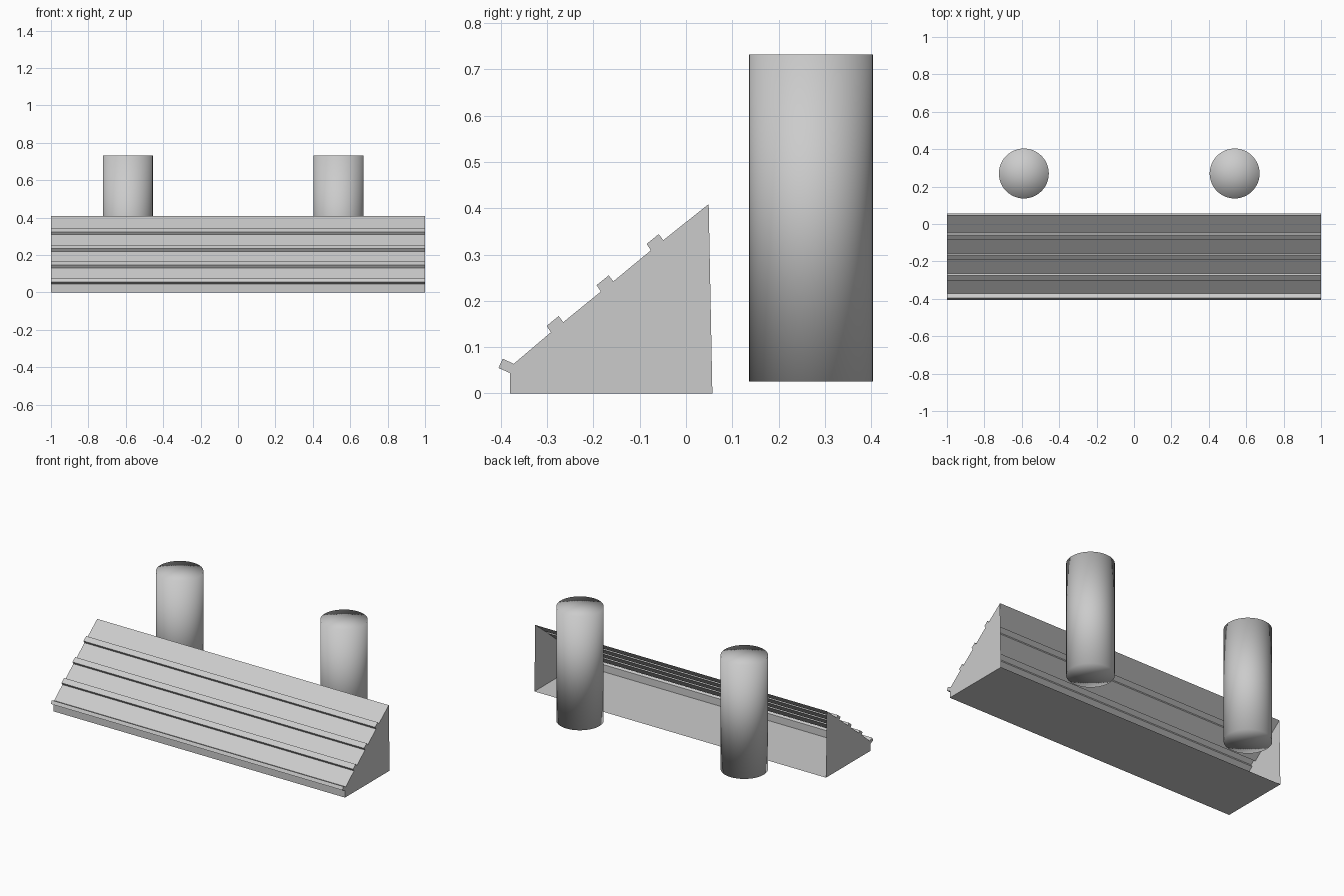
import bpy, bmesh
from mathutils import Matrix

if "Cube" in bpy.data.objects:
    bpy.data.objects.remove(bpy.data.objects["Cube"])


def add_object(name, bm):
    mesh = bpy.data.meshes.new(name)
    bm.to_mesh(mesh)
    bm.free()
    obj = bpy.data.objects.new(name, mesh)
    bpy.context.collection.objects.link(obj)
    return obj


# Side profile (y, z): ridge, three ribs down the slope, front nose rib, front lip, floor
profile = [(0.049, 0.409)]
for y, z in [(-0.049, 0.331), (-0.157, 0.242), (-0.265, 0.154)]:
    profile += [(y, z), (y - 0.010, z + 0.013),
                (y - 0.036, z - 0.008), (y - 0.027, z - 0.022)]
profile += [(-0.372, 0.064), (-0.396, 0.075), (-0.405, 0.055),
            (-0.380, 0.044), (-0.380, 0.0), (0.057, 0.0)]

# Ribbed ramp: thin sheet shell with end caps, open at the back
bm = bmesh.new()
left = [bm.verts.new((-1, y, z)) for y, z in profile]
right = [bm.verts.new((1, y, z)) for y, z in profile]
for i in range(len(profile) - 1):
    bm.faces.new((left[i], left[i + 1], right[i + 1], right[i]))
bm.faces.new(left[::-1])
bm.faces.new(right)
bmesh.ops.recalc_face_normals(bm, faces=bm.faces)
floor = min(bm.faces, key=lambda f: f.calc_center_median().z)
if floor.normal.z > 0:
    bmesh.ops.reverse_faces(bm, faces=bm.faces)
add_object("ribbed_ramp", bm)

# Two round posts behind the ramp, smooth all over
for name, x in (("left_post", -0.589), ("right_post", 0.538)):
    bm = bmesh.new()
    bmesh.ops.create_cone(bm, cap_ends=True, cap_tris=True, segments=48,
                          radius1=0.1335, radius2=0.1335, depth=0.706,
                          matrix=Matrix.Translation((x, 0.27, 0.379)))
    for face in bm.faces:
        face.smooth = True
    add_object(name, bm)
